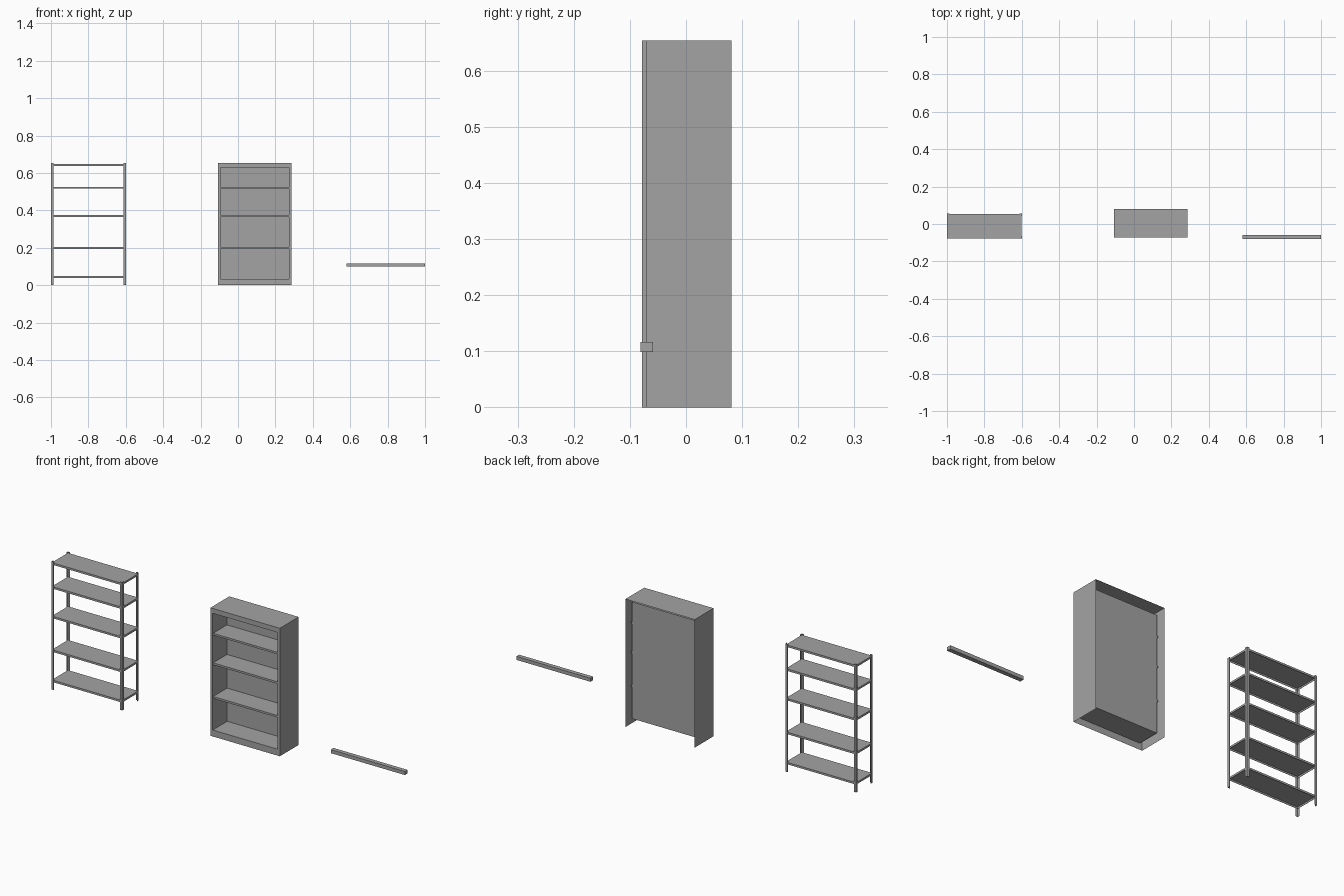
import bpy
import bmesh

old = bpy.data.objects.get("Cube")
if old:
    bpy.data.objects.remove(old, do_unlink=True)

grey = bpy.data.materials.new("plain_grey")
grey.use_nodes = True
GREY = (0.37, 0.37, 0.37, 1)
grey.diffuse_color = GREY
grey.node_tree.nodes["Principled BSDF"].inputs["Base Color"].default_value = GREY


def fit(verts, x, y, z):
    """Spread verts of a unit cube over (low, high) ranges."""
    for v in verts:
        v.co = [lo if c < 0 else hi for c, (lo, hi) in zip(v.co, (x, y, z))]


def add(name, bm):
    mesh = bpy.data.meshes.new(name)
    bm.to_mesh(mesh)
    bm.free()
    mesh.materials.append(grey)
    ob = bpy.data.objects.new(name, mesh)
    bpy.context.collection.objects.link(ob)


def box(name, *spans):
    """One object made of one or more boxes."""
    bm = bmesh.new()
    for x, y, z in spans:
        fit(bmesh.ops.create_cube(bm, size=1)["verts"], x, y, z)
    add(name, bm)


def span(start, length):
    return tuple(sorted((start, start + length)))


HEIGHT = 0.654
SHEET = 0.0015

# Open rack: four angle-section posts, outer corner at the rack's corner
left, right, front, back, leg = -1.0, -0.6, -0.078, 0.055, 0.013
for side, px, sx in (("right", left, 1), ("left", right, -1)):
    for end, py, sy in (("front", front, 1), ("back", back, -1)):
        box(f"rack_{end}_{side}_post",
            (span(px, sx * leg), span(py, sy * SHEET), (0, HEIGHT)),
            (span(px, sx * SHEET), span(py, sy * leg), (0, HEIGHT)))

# Rack shelves: thin trays with a lip folded down all round
sx = (left + SHEET, right - SHEET)
sy = (front + SHEET, back - SHEET)
for i, z in enumerate((0.044, 0.198, 0.37, 0.521, 0.643)):
    top, lip = z + 0.005, (z - 0.005, z + 0.005)
    box(f"rack_shelf_{i + 1}",
        (sx, sy, (top - SHEET, top)),
        (sx, span(sy[0], SHEET), lip), (sx, span(sy[1], -SHEET), lip),
        (span(sx[0], SHEET), sy, lip), (span(sx[1], -SHEET), sy, lip))

# Bookcase: sheet shell open at the back and bottom, front pushed in as a recess
case_x, case_y = (-0.106, 0.286), (-0.071, 0.081)
hole_x, hole_z, hole_back = (-0.093, 0.273), (0.033, 0.629), 0.045
bm = bmesh.new()
fit(bmesh.ops.create_cube(bm, size=1)["verts"], case_x, case_y, (0, HEIGHT))
bm.normal_update()
open_faces = [f for f in bm.faces if f.normal.y > 0.5 or f.normal.z < -0.5]
bmesh.ops.delete(bm, geom=open_faces, context="FACES")
opening = next(f for f in bm.faces if f.normal.y < -0.5)
bmesh.ops.inset_individual(bm, faces=[opening], thickness=0.02)
mid_x, mid_z = sum(case_x) / 2, HEIGHT / 2
for v in opening.verts:
    v.co.x = hole_x[v.co.x > mid_x]
    v.co.z = hole_z[v.co.z > mid_z]
panel = bmesh.ops.extrude_discrete_faces(bm, faces=[opening])["faces"][0]
for v in panel.verts:
    v.co.y = hole_back
add("bookcase_shell", bm)

# Bookcase shelves, with ends poking through the recess sides
for i, z in enumerate((0.198, 0.37, 0.521)):
    box(f"bookcase_shelf_{i + 1}",
        ((hole_x[0] - 0.006, hole_x[1] + 0.006),
         (case_y[0] + 0.003, hole_back - 0.001), (z - 0.005, z + 0.005)))

# Loose rail
box("loose_rail", ((0.581, 1.0), (-0.081, -0.059), (0.099, 0.117)))
